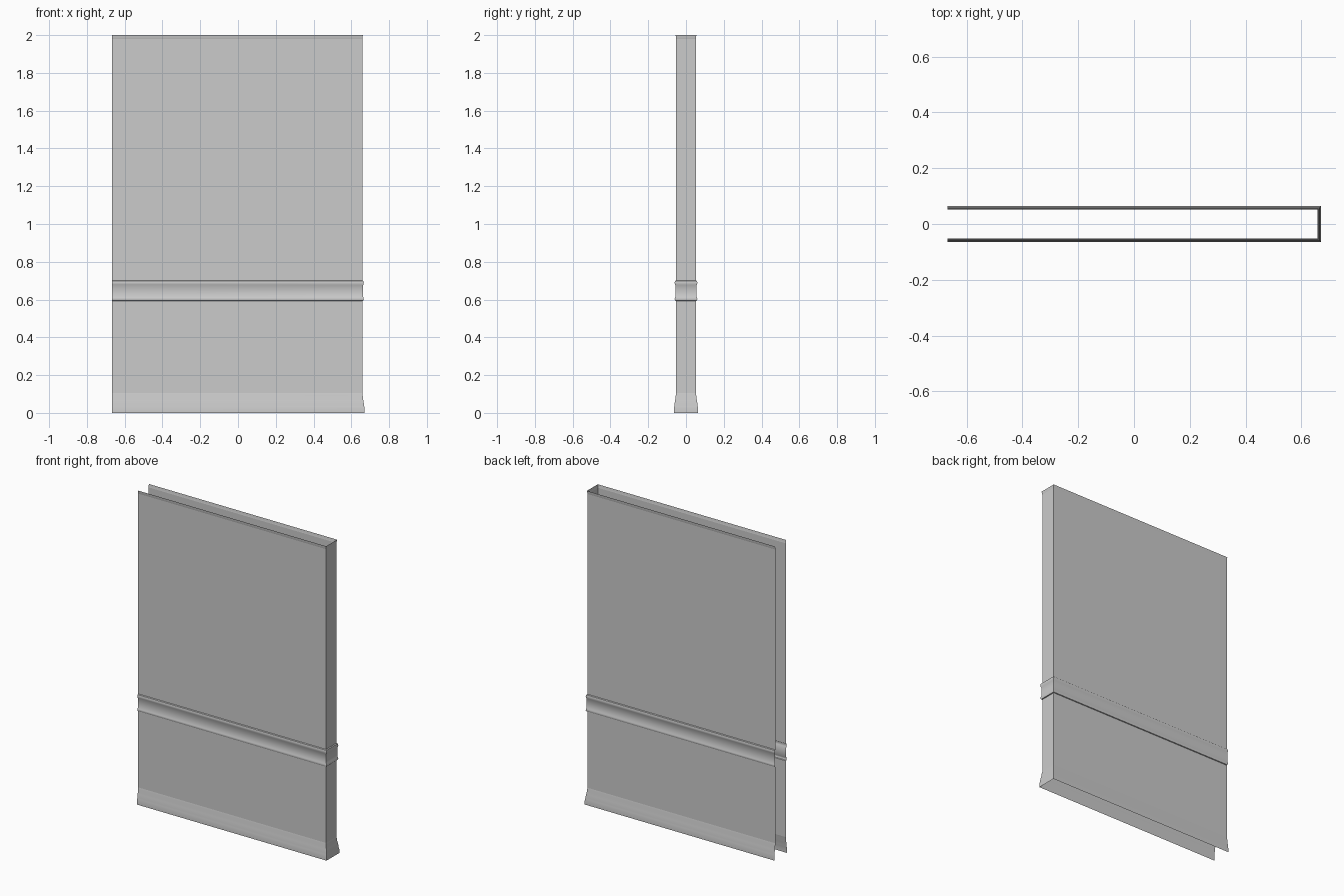
import bpy

if "Cube" in bpy.data.objects:
    bpy.data.objects.remove(bpy.data.objects["Cube"])

LEFT, RIGHT, HALF = -0.668, 0.658, 0.052


def sweep(name, profile):
    """Sweep (outward offset, height) points round a U path, open at the left end."""
    n = len(profile)
    verts = []
    for corner in range(4):
        for off, z in profile:
            x = LEFT if corner in (0, 3) else RIGHT + off
            y = (HALF + off) * (-1 if corner < 2 else 1)
            verts.append((x, y, z))
    faces = [(c * n + i, (c + 1) * n + i, (c + 1) * n + i + 1, c * n + i + 1)
             for c in range(3) for i in range(n - 1)]
    mesh = bpy.data.meshes.new(name)
    mesh.from_pydata(verts, [], faces)
    obj = bpy.data.objects.new(name, mesh)
    bpy.context.collection.objects.link(obj)
    bpy.ops.object.select_all(action='DESELECT')
    obj.select_set(True)
    bpy.context.view_layer.objects.active = obj
    bpy.ops.object.shade_smooth_by_angle(angle=0.6)
    return obj


# skirting board with a stepped, tapering top
sweep("baseboard", [(0.012, 0), (0.012, 0.025), (0.010, 0.035), (0.009, 0.045),
                    (0.006, 0.065), (0.004, 0.075), (0.002, 0.095), (0, 0.105)])

# wall below the rail
sweep("lower_wall", [(0, 0.105), (0, 0.592)])

# chair rail: rounded bead, flat band, rounded bead
sweep("chair_rail", [(0, 0.592), (0.005, 0.594), (0.008, 0.601), (0.007, 0.609),
                     (0.004, 0.615), (0.004, 0.675), (0.007, 0.680),
                     (0.008, 0.690), (0.006, 0.699), (0, 0.702)])

# wall above the rail
sweep("upper_wall", [(0, 0.702), (0, 1.98)])

# thin lip along the top edge
sweep("top_lip", [(0, 1.98), (0.001, 1.984), (0.002, 1.993), (0.003, 2.0)])
